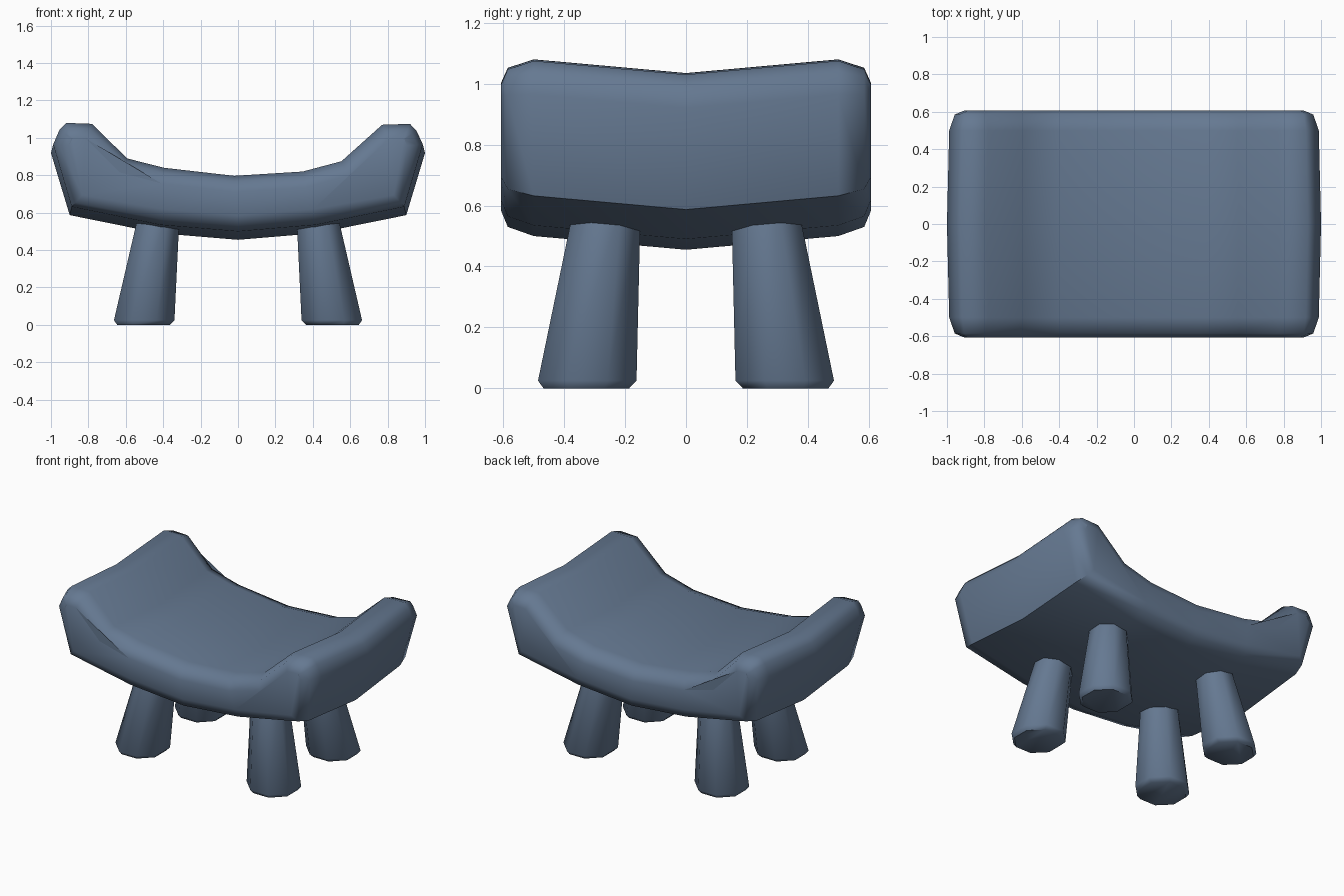
import bpy, bmesh, math
from mathutils import Vector

cube = bpy.data.objects.get("Cube")
if cube:
    bpy.data.objects.remove(cube)

# One blue-grey colour for the whole stool
blue = bpy.data.materials.new("slate_blue")
blue.use_nodes = True
colour = (0.13, 0.19, 0.285, 1)
blue.diffuse_color = colour
bsdf = blue.node_tree.nodes["Principled BSDF"]
bsdf.inputs["Base Color"].default_value = colour
bsdf.inputs["Roughness"].default_value = 0.7


def finish(bm, name, angle):
    bmesh.ops.recalc_face_normals(bm, faces=bm.faces)
    mesh = bpy.data.meshes.new(name)
    bm.to_mesh(mesh)
    bm.free()
    mesh.materials.append(blue)
    obj = bpy.data.objects.new(name, mesh)
    bpy.context.collection.objects.link(obj)
    bpy.ops.object.select_all(action="DESELECT")
    obj.select_set(True)
    bpy.context.view_layer.objects.active = obj
    bpy.ops.object.shade_smooth_by_angle(angle=math.radians(angle))


def loft(rings, name, angle):
    """Skin closed rings of equal length and cap both ends."""
    bm = bmesh.new()
    loops = [[bm.verts.new(p) for p in ring] for ring in rings]
    n = len(loops[0])
    for a, b in zip(loops, loops[1:]):
        for i in range(n):
            j = (i + 1) % n
            bm.faces.new((a[i], a[j], b[j], b[i]))
    caps = [bm.faces.new(loops[0]), bm.faces.new(loops[-1])]
    bmesh.ops.triangulate(bm, faces=caps)
    finish(bm, name, angle)


def inset(points, d):
    """Move a clockwise profile inward by d."""
    out = []
    for i, p in enumerate(points):
        a = (p - points[i - 1]).normalized()
        b = (points[(i + 1) % len(points)] - p).normalized()
        n = Vector((a.y + b.y, -a.x - b.x)).normalized()
        out.append(p + n * d)
    return out


# Seat: curved profile with raised ends, lofted front to back with a sag
profile = [Vector(p) for p in (
    (-1, 0.92), (-0.965, 1.0), (-0.93, 1.035), (-0.79, 1.03), (-0.6, 0.845),
    (-0.4, 0.795), (-0.02, 0.752), (0.35, 0.775), (0.56, 0.83), (0.78, 1.025),
    (0.93, 1.03), (0.965, 0.995), (1, 0.92),
    (0.9, 0.587), (0.42, 0.49), (0, 0.455), (-0.42, 0.49), (-0.9, 0.587))]
half = [(0.5, 0), (0.585, 0.03), (0.608, 0.085)]
stations = [(-y, d) for y, d in reversed(half)] + [(0, 0)] + half
seat = []
for y, d in stations:
    t = min(abs(y) / 0.5, 1)
    seat.append([(p.x * (1 - 0.012 * t), y, p.y + 0.045 * t)
                 for p in inset(profile, d)])
loft(seat, "seat", 50)

# Legs: splayed, tapered, eight sided, with a chamfered foot
for sy, end in ((-1, "front"), (1, "back")):
    for sx, side in ((-1, "right"), (1, "left")):
        rings = []
        for z, r in ((0, 0.152), (0.025, 0.175), (0.6, 0.118)):
            cx = 0.505 - 0.14 * z
            cy = 0.327 - 0.115 * z
            rings.append([(sx * cx + r * math.cos((k + 0.5) * math.pi / 4),
                           sy * cy + r * math.sin((k + 0.5) * math.pi / 4), z)
                          for k in range(8)])
        loft(rings, f"{end}_{side}_leg", 50)
